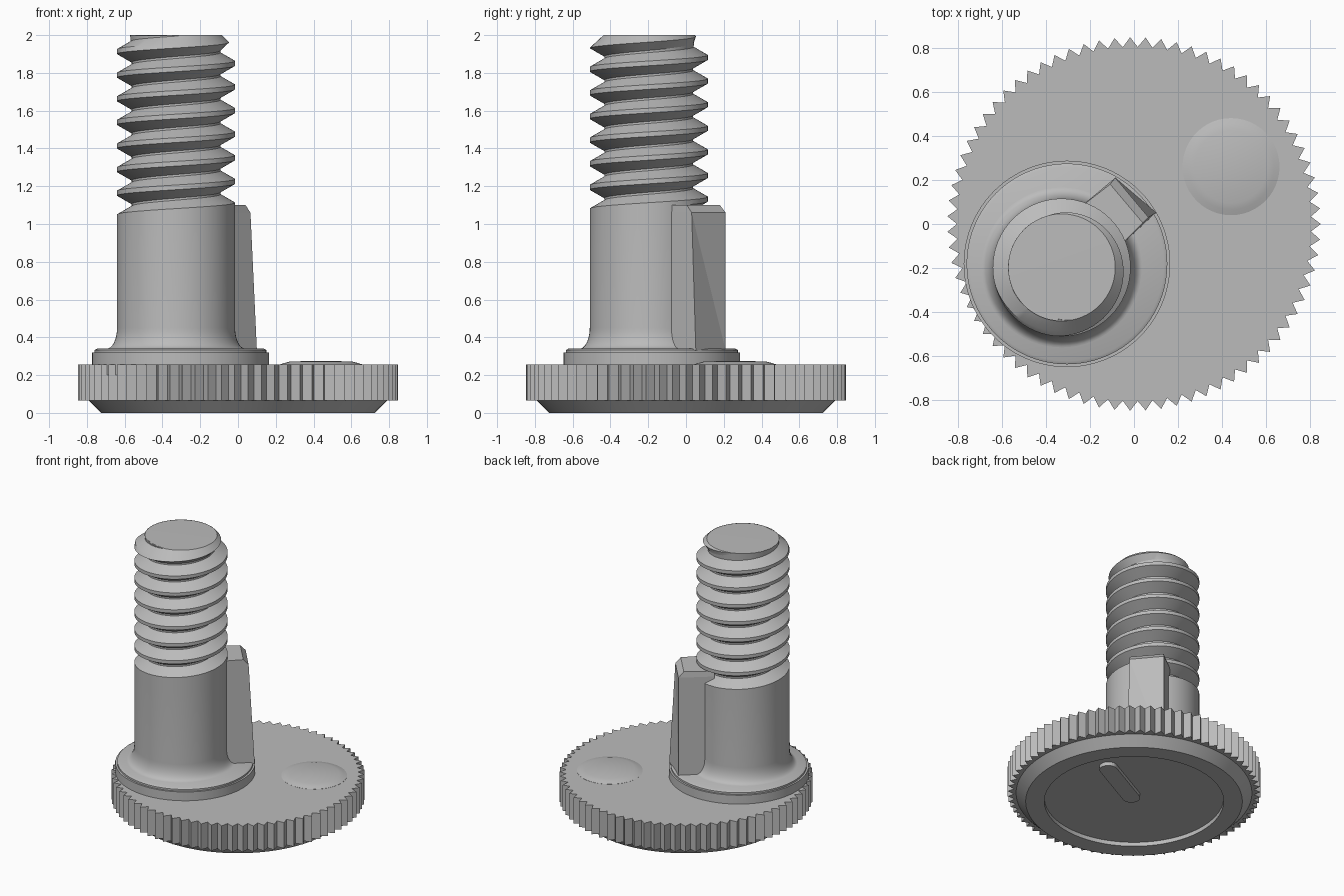
import bpy, bmesh
from math import cos, sin, pi, tau, atan2
from mathutils import Vector

cube = bpy.data.objects.get("Cube")
if cube:
    bpy.data.objects.remove(cube)

grey = bpy.data.materials.new("plain_grey")
grey.use_nodes = True
grey.diffuse_color = (0.5, 0.5, 0.5, 1)
grey.node_tree.nodes["Principled BSDF"].inputs["Base Color"].default_value = grey.diffuse_color

AXIS = Vector((-0.328, -0.197, 0))   # off-centre shaft axis
SHAFT_R = 0.3125


def finish(name, bm, smooth=None, location=(0, 0, 0)):
    bmesh.ops.remove_doubles(bm, verts=bm.verts, dist=1e-5)
    bmesh.ops.recalc_face_normals(bm, faces=bm.faces)
    mesh = bpy.data.meshes.new(name)
    bm.to_mesh(mesh)
    bm.free()
    obj = bpy.data.objects.new(name, mesh)
    bpy.context.collection.objects.link(obj)
    obj.location = location
    mesh.materials.append(grey)
    if smooth:
        bpy.ops.object.select_all(action='DESELECT')
        obj.select_set(True)
        bpy.context.view_layer.objects.active = obj
        bpy.ops.object.shade_smooth_by_angle(angle=smooth)
    return obj


def lathe(name, profile, location=(0, 0, 0), steps=96):
    bm = bmesh.new()
    verts = [bm.verts.new((r, 0, z)) for r, z in profile]
    edges = [bm.edges.new(pair) for pair in zip(verts, verts[1:])]
    bmesh.ops.spin(bm, geom=verts + edges, cent=(0, 0, 0), axis=(0, 0, 1),
                   angle=tau, steps=steps, use_duplicate=False)
    return finish(name, bm, pi / 6, location)


def prism(name, outline, bottom, top):
    bm = bmesh.new()
    face = bm.faces.new([bm.verts.new((x, y, bottom)) for x, y in outline])
    extruded = bmesh.ops.extrude_face_region(bm, geom=[face], use_keep_orig=True)
    moved = [v for v in extruded["geom"] if isinstance(v, bmesh.types.BMVert)]
    bmesh.ops.translate(bm, verts=moved, vec=(0, 0, top - bottom))
    return finish(name, bm)


# Knurled disc with pointed teeth
TEETH = 75
outline = []
for i in range(TEETH * 2):
    r = 0.803 if i % 2 else 0.847
    a = pi * i / TEETH
    outline.append((r * cos(a), r * sin(a)))
prism("toothed_disc", outline, 0.065, 0.255)

# Chamfered underside with a shallow recess
lathe("recessed_base", [(0, 0.03), (0.6, 0.03), (0.6, 0), (0.725, 0), (0.79, 0.066), (0, 0.1)])

# Rounded rib in the recess
start, end = Vector((0.04, 0.02)), Vector((0.40, 0.21))
aim = atan2(end.y - start.y, end.x - start.x)
rib = []
for centre, turn in ((end, -pi / 2), (start, pi / 2)):
    for i in range(13):
        a = aim + turn + pi * i / 12
        rib.append((centre.x + 0.06 * cos(a), centre.y + 0.06 * sin(a)))
prism("underside_rib", rib, 0.002, 0.05)

# Low mound on the disc
lathe("disc_mound", [(0.22, 0.25), (0.22, 0.256), (0.195, 0.264), (0.165, 0.272), (0, 0.276)],
      (0.44, 0.26, 0), 48)

# Stepped collar
lathe("collar", [(0, 0.2), (0.468, 0.2), (0.468, 0.32), (0.455, 0.32), (0.455, 0.333),
                 (0.44, 0.341), (0, 0.341)], (-0.304, -0.181, 0))

# Plain shaft with a concave foot
foot = [(SHAFT_R + 0.055 * (1 - cos(a)), 0.45 - 0.11 * sin(a))
        for a in (pi / 2 * i / 8 for i in range(8, -1, -1))]
lathe("shaft", [(0, 0.3)] + foot + [(SHAFT_R, 0.985), (0, 0.985)], AXIS, 64)

# Screw thread swept along a helix, then cut flat and chamfered
N, TURNS, PITCH, ROOT_R = 64, 9, 0.125, 0.235
FIRST_ANGLE, FIRST_Z = pi / 4, 0.991
section = [(SHAFT_R, -0.0125), (SHAFT_R, 0.0125), (ROOT_R, 0.057), (ROOT_R, 0.068)]
bm = bmesh.new()
rows = []
for s in range(N * TURNS + 1):
    a = FIRST_ANGLE + tau * s / N
    z = FIRST_Z + PITCH * s / N
    rows.append([bm.verts.new((r * cos(a), r * sin(a), z + dz)) for r, dz in section])
for s in range(N * TURNS):
    for i in range(3):
        bm.faces.new((rows[s][i], rows[s + 1][i], rows[s + 1][i + 1], rows[s][i + 1]))
    if s + 1 + N <= N * TURNS:
        bm.faces.new((rows[s][3], rows[s + 1][3], rows[s + 1 + N][0], rows[s + N][0]))
# Wall under the first turn, and the end of the groove
skirt = [bm.verts.new((v[0].co.x, v[0].co.y, 0.97)) for v in rows[:N + 1]]
for s in range(N):
    bm.faces.new((skirt[s], skirt[s + 1], rows[s + 1][0], rows[s][0]))
bm.faces.new(rows[0][1:] + [rows[N][0]])
cut = bmesh.ops.bisect_plane(bm, geom=bm.verts[:] + bm.edges[:] + bm.faces[:],
                             plane_co=(0, 0, 2), plane_no=(0, 0, 1), clear_outer=True)
for v in bm.verts:
    limit = 0.243 + 2 - v.co.z
    r = v.co.xy.length
    if r > limit:
        v.co.xy *= limit / r
finish("thread", bm, pi / 6, AXIS)

# Flat end of the screw
lathe("screw_end", [(0, 1.9), (0.234, 1.9), (0.243, 1.999), (0, 2)], AXIS, 64)

# Tapered locating key beside the shaft
bm = bmesh.new()
inner_a, inner_b = (-0.095, -0.13), (-0.27, 0.055)
levels = [
    (0.33, (0.10, 0.052), (-0.085, 0.21)),
    (1.06, (0.066, 0.03), (-0.085, 0.21)),
    (1.10, (0.04, 0.005), (-0.108, 0.18)),
]
rings = [[bm.verts.new((*p, z)) for p in (inner_a, a, b, inner_b)] for z, a, b in levels]
for low, high in zip(rings, rings[1:]):
    for i in range(4):
        j = (i + 1) % 4
        if i == 1 and low is rings[0]:   # twisted outer face split on its diagonal
            bm.faces.new((low[i], low[j], high[i]))
            bm.faces.new((low[j], high[j], high[i]))
        else:
            bm.faces.new((low[i], low[j], high[j], high[i]))
bm.faces.new(rings[0])
bm.faces.new(rings[-1])
finish("locating_key", bm)
